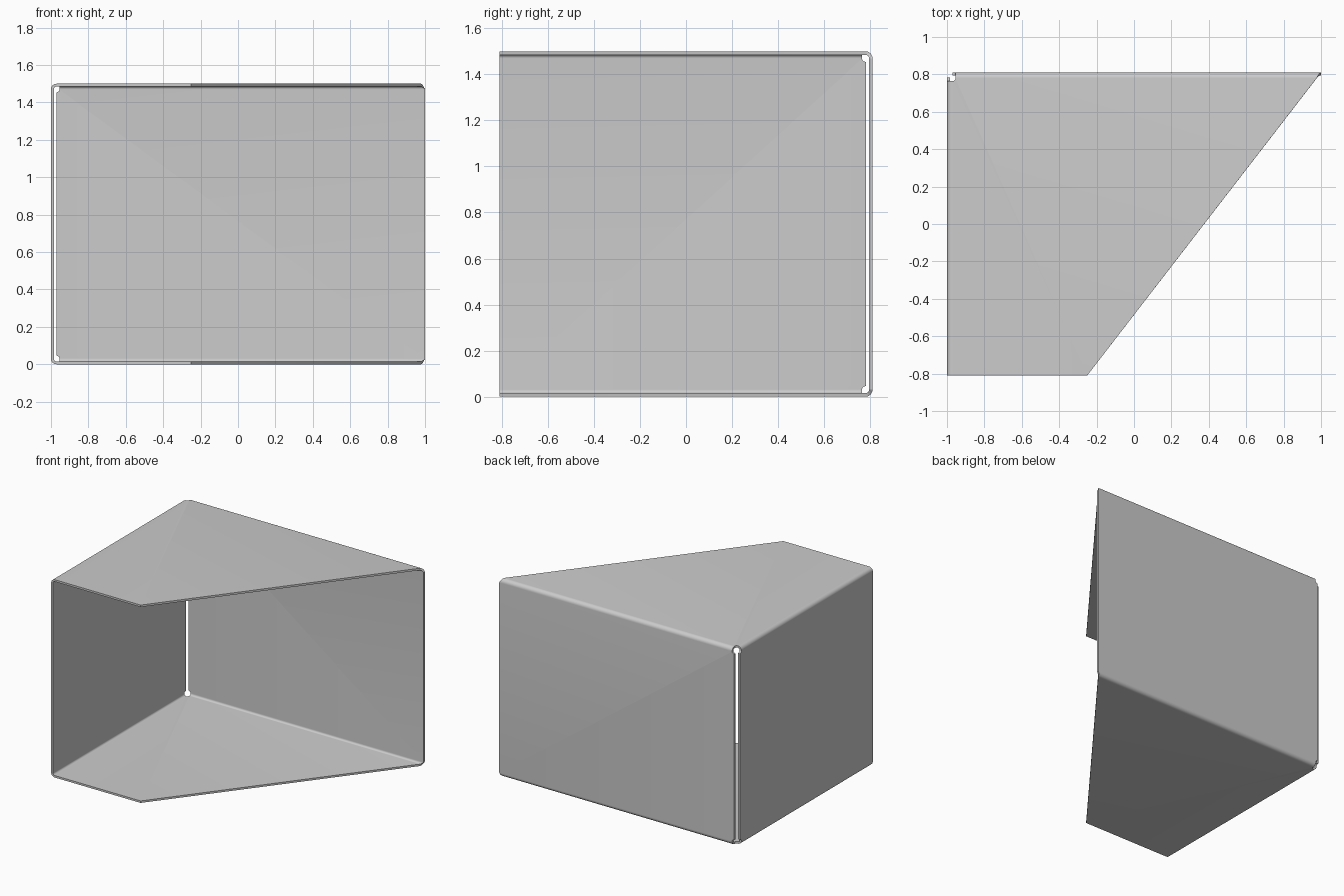
import bpy, bmesh
from math import sin, cos, pi
from mathutils import Vector

if "Cube" in bpy.data.objects:
    bpy.data.objects.remove(bpy.data.objects["Cube"])

T, R, H, Y = 0.015, 0.03, 1.5, 0.81   # sheet thickness, bend radius, height, half depth
N = 8                                  # segments per bend
CX, CY, CZ = -1 + R, Y - R, H - R      # where the flat areas meet the bends
r = 0.016                              # corner relief radius

bm = bmesh.new()
centre = Vector((-0.4, 0.2, H / 2))


def face(pts):
    f = bm.faces.new([bm.verts.new(p) for p in pts])
    f.normal_update()
    if f.normal.dot(f.calc_center_median() - centre) < 0:
        f.normal_flip()


def flip(p):
    return (p[0], p[1], H - p[2])


def both(pts):
    face(pts)
    face([flip(p) for p in pts])


angles = [i * pi / 2 / N for i in range(N + 1)]
x_flat = 0.977                         # diagonal edge at start of back bend

# top and bottom plates with rounded corner relief
plate = [(CX, -Y, H), (-0.25, -Y, H), (x_flat, CY, H)]
plate += [(CX + r * cos(a), CY - r * sin(a), H) for a in angles]
both(plate)

# bends into the back wall and the left wall
for i in range(N):
    a, b = angles[i], angles[i + 1]
    xa, xb = (x_flat + (1 - x_flat) * k / N for k in (i, i + 1))
    ya, za = CY + R * sin(a), CZ + R * cos(a)
    yb, zb = CY + R * sin(b), CZ + R * cos(b)
    both([(CX + r, ya, za), (xa, ya, za), (xb, yb, zb), (CX + r, yb, zb)])
    p, q = CX - R * sin(a), CX - R * sin(b)
    both([(p, -Y, za), (p, CY - r, za), (q, CY - r, zb), (q, -Y, zb)])

# back wall
half = [(1, Y, CZ)] + [(CX - 0.001 + (r + 0.001) * cos(a), Y, CZ - r * sin(a)) for a in angles]
face(half + [flip(p) for p in reversed(half)])

# left wall
half = [(-1, -Y, CZ)] + [(-1, CY + 0.003 - (r + 0.003) * cos(a), CZ - r * sin(a)) for a in angles]
face(half + [flip(p) for p in reversed(half)])

bmesh.ops.remove_doubles(bm, verts=bm.verts, dist=1e-5)
mesh = bpy.data.meshes.new("folded_sheet_cover")
bm.to_mesh(mesh)
bm.free()
obj = bpy.data.objects.new("folded_sheet_cover", mesh)
bpy.context.collection.objects.link(obj)
bpy.context.view_layer.objects.active = obj
obj.select_set(True)

# give the sheet its thickness, inward
mod = obj.modifiers.new("thickness", 'SOLIDIFY')
mod.thickness = T
mod.offset = -1
mod.use_even_offset = True
mod.use_quality_normals = True
bpy.ops.object.modifier_apply(modifier=mod.name)
bpy.ops.object.shade_smooth_by_angle(angle=pi / 6)
